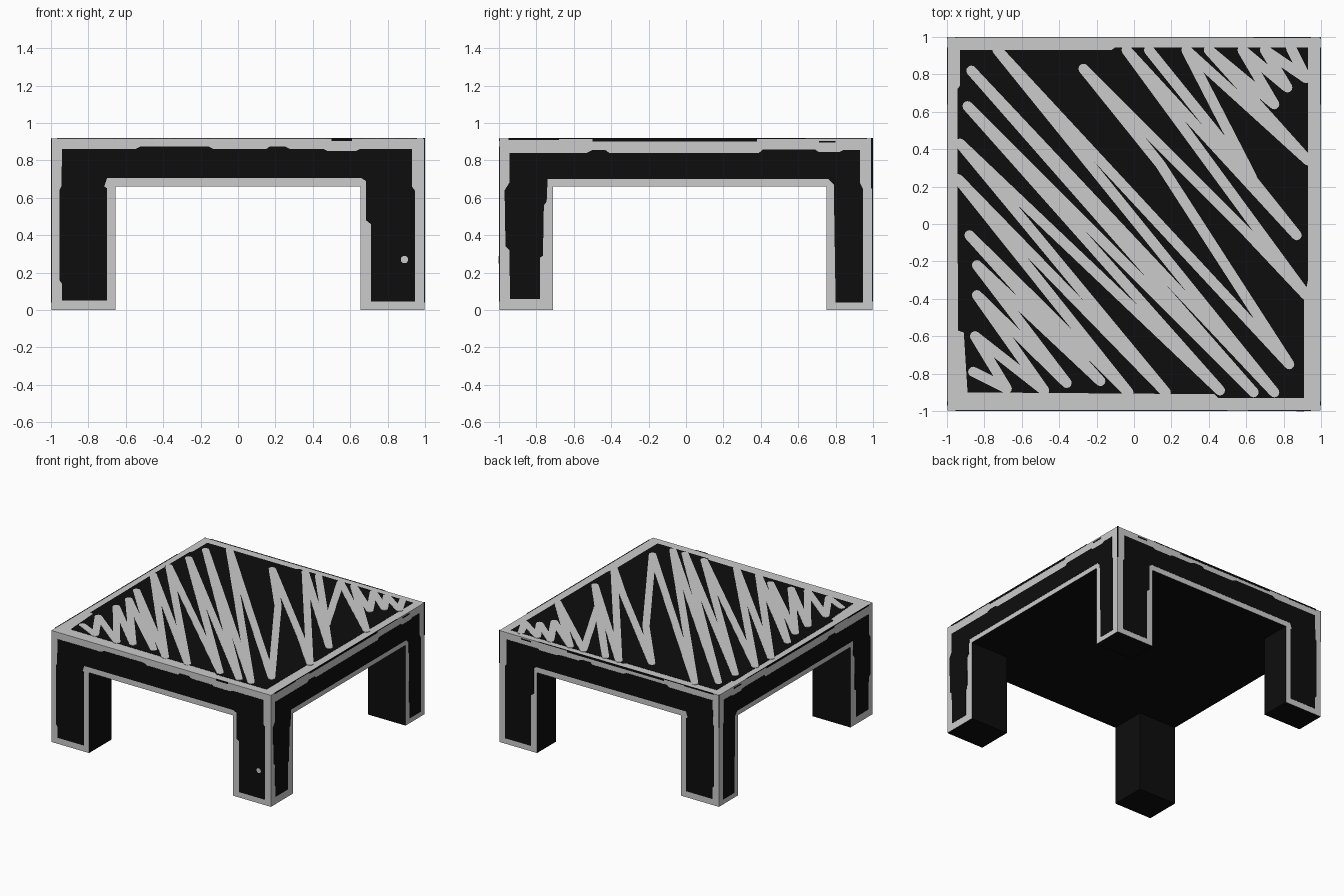
import bpy, bmesh, math
from mathutils import Vector

if "Cube" in bpy.data.objects:
    bpy.data.objects.remove(bpy.data.objects["Cube"])


def material(name, v):
    m = bpy.data.materials.new(name)
    m.diffuse_color = (v, v, v, 1)
    m.use_nodes = True
    m.node_tree.nodes["Principled BSDF"].inputs["Base Color"].default_value = m.diffuse_color
    return m


GREY = material("pale grey", 0.6)
BLACK = material("ink black", 0.004)

W = 0.998                 # half width of the body, plates reach 1.0
TOP, UNDER = 0.916, 0.66  # slab heights


def finish(bm, name, mats):
    me = bpy.data.meshes.new(name)
    bm.to_mesh(me)
    bm.free()
    for m in mats:
        me.materials.append(m)
    ob = bpy.data.objects.new(name, me)
    bpy.context.collection.objects.link(ob)
    return ob


def box(name, x0, x1, y0, y1, z0, z1, open_top=False):
    """Box whose outer table faces are grey and whose inner faces are black."""
    bm = bmesh.new()
    bmesh.ops.create_cube(bm, size=1)
    for v in bm.verts:
        v.co = Vector(((x0, x1)[v.co.x > 0], (y0, y1)[v.co.y > 0], (z0, z1)[v.co.z > 0]))
    bm.normal_update()
    if open_top:
        bmesh.ops.delete(bm, geom=[f for f in bm.faces if f.normal.z > 0.9], context='FACES_ONLY')
    for f in bm.faces:
        c = f.calc_center_median()
        outer = max(abs(c.x), abs(c.y)) > W - 0.001 or f.normal.z > 0.9
        f.material_index = 0 if outer else 1
    return finish(bm, name, [GREY, BLACK])


# side name -> maps (along, up, outward) to world space
SIDES = {
    "front": lambda u, v, w: (u, -w, v),
    "right": lambda u, v, w: (w, u, v),
    "back": lambda u, v, w: (u, w, v),
    "left": lambda u, v, w: (-w, u, v),
    "top": lambda u, v, w: (u, v, w),
}


def plates(name, side, shapes, w0, w1, mat):
    """Thin flat plates from outlines lying on one side of the table."""
    bm = bmesh.new()
    to = SIDES[side]
    for pts in shapes:
        a = [bm.verts.new(to(u, v, w0)) for u, v in pts]
        b = [bm.verts.new(to(u, v, w1)) for u, v in pts]
        bm.faces.new(b)
        n = len(pts)
        for i in range(n):
            j = (i + 1) % n
            bm.faces.new((a[i], a[j], b[j], b[i]))
        bm.faces.new(a[::-1])
    bmesh.ops.recalc_face_normals(bm, faces=bm.faces)
    return finish(bm, name, [mat])


def rect(u0, u1, v0, v1):
    return [(u0, v0), (u1, v0), (u1, v1), (u0, v1)]


def disc(u, v, r, n=12):
    return [(u + r * math.cos(i * math.tau / n), v + r * math.sin(i * math.tau / n))
            for i in range(n)]


# Slab and legs
box("table_slab", -W, W, -W, W, UNDER, TOP)
for xn, x0, x1 in (("left", -W, -0.655), ("right", 0.655, W)):
    for yn, y0, y1 in (("front", -W, -0.71), ("back", 0.75, W)):
        box(f"{yn}_{xn}_leg", x0, x1, y0, y1, 0, UNDER, True)

# Black painted panels on the sides
long_panel = [(-.94, .05), (-.70, .05), (-.70, .65), (-.715, .66), (-.70, .705), (.66, .705),
              (.685, .69), (.685, .48), (.71, .46), (.71, .045), (.945, .045), (.945, .64),
              (.93, .66), (.93, .86), (.65, .86), (.63, .85), (.48, .85), (.46, .86),
              (.28, .86), (.25, .875), (.17, .875), (.15, .86), (-.13, .86), (-.16, .875),
              (-.52, .875), (-.55, .86), (-.94, .86), (-.945, .66), (-.955, .64), (-.955, .16),
              (-.94, .14)]
short_panel = [(-.94, .06), (-.78, .06), (-.78, .28), (-.765, .29), (-.76, .56), (-.745, .58),
               (-.74, .70), (.76, .70), (.79, .67), (.80, .04), (.945, .04), (.945, .65),
               (.93, .68), (.93, .855), (.84, .855), (.82, .845), (.71, .845), (.69, .858),
               (.41, .858), (.39, .84), (-.41, .84), (-.43, .855), (-.50, .855), (-.53, .84),
               (-.945, .84), (-.945, .68), (-.97, .64), (-.965, .34), (-.945, .32)]
for side, panel in (("front", long_panel), ("back", long_panel),
                    ("right", short_panel), ("left", short_panel)):
    plates(f"{side}_black_panel", side, [panel], 0.997, 1.0, BLACK)

# Black slivers along the upper rim and back corner
edge = [rect(-.95, -.68, .908, .919), rect(-.68, -.5, .914, .919),
        rect(-.5, .38, .902, .919), rect(.38, .64, .914, .919),
        rect(.71, .80, .895, .905), rect(.99, .999, .65, .919)]
for side in ("right", "left", "back"):
    plates(f"{side}_rim_slivers", side, edge, 0.997, 1.0, BLACK)
plates("front_rim_sliver", "front", [rect(.5, .61, .905, .919)], 0.997, 1.0, BLACK)
plates("front_leg_spot", "front", [disc(.89, .27, .02)], 0.997, 1.002, GREY)

# Black field on the table top
field = [(-.89, -.90), (.43, -.91), (.45, -.93), (.91, -.93), (.91, -.40), (.93, -.30),
         (.93, .945), (-.10, .945), (-.12, .93), (-.93, .93), (-.93, .74), (-.945, .72),
         (-.945, .20), (-.94, -.57), (-.91, -.58)]
plates("top_black_field", "top", [field], 0.915, 0.918, BLACK)

# Grey scribble: one zigzag brush stroke with round corners
scribble = [(-.86, -.79), (-.68, -.88), (-.85, -.60), (-.48, -.89), (-.84, -.38), (-.36, -.85),
            (-.84, -.22), (-.18, -.84), (-.88, -.06), (-.03, -.90), (-.94, .24), (.17, -.90),
            (-.93, .43), (.46, -.89), (-.89, .63), (.64, -.90), (-.87, .82), (.75, -.90),
            (-.73, .93), (.83, -.75), (.14, .32), (-.27, .83), (.60, -.04), (.92, -.38),
            (-.04, .93), (.87, -.06), (.08, .93), (.63, .25), (.28, .93), (.93, .34),
            (.40, .93), (.75, .64), (.58, .93), (.82, .73), (.70, .93), (.92, .78), (.84, .94)]
R = 0.027
shapes = [disc(u, v, R) for u, v in scribble]
for a, b in zip(scribble, scribble[1:]):
    d = Vector(b) - Vector(a)
    n = Vector((-d.y, d.x)).normalized() * R
    shapes.append([tuple(Vector(p) + s * n) for p, s in ((a, 1), (a, -1), (b, -1), (b, 1))])
plates("top_grey_scribble", "top", shapes, 0.917, 0.92, GREY)
